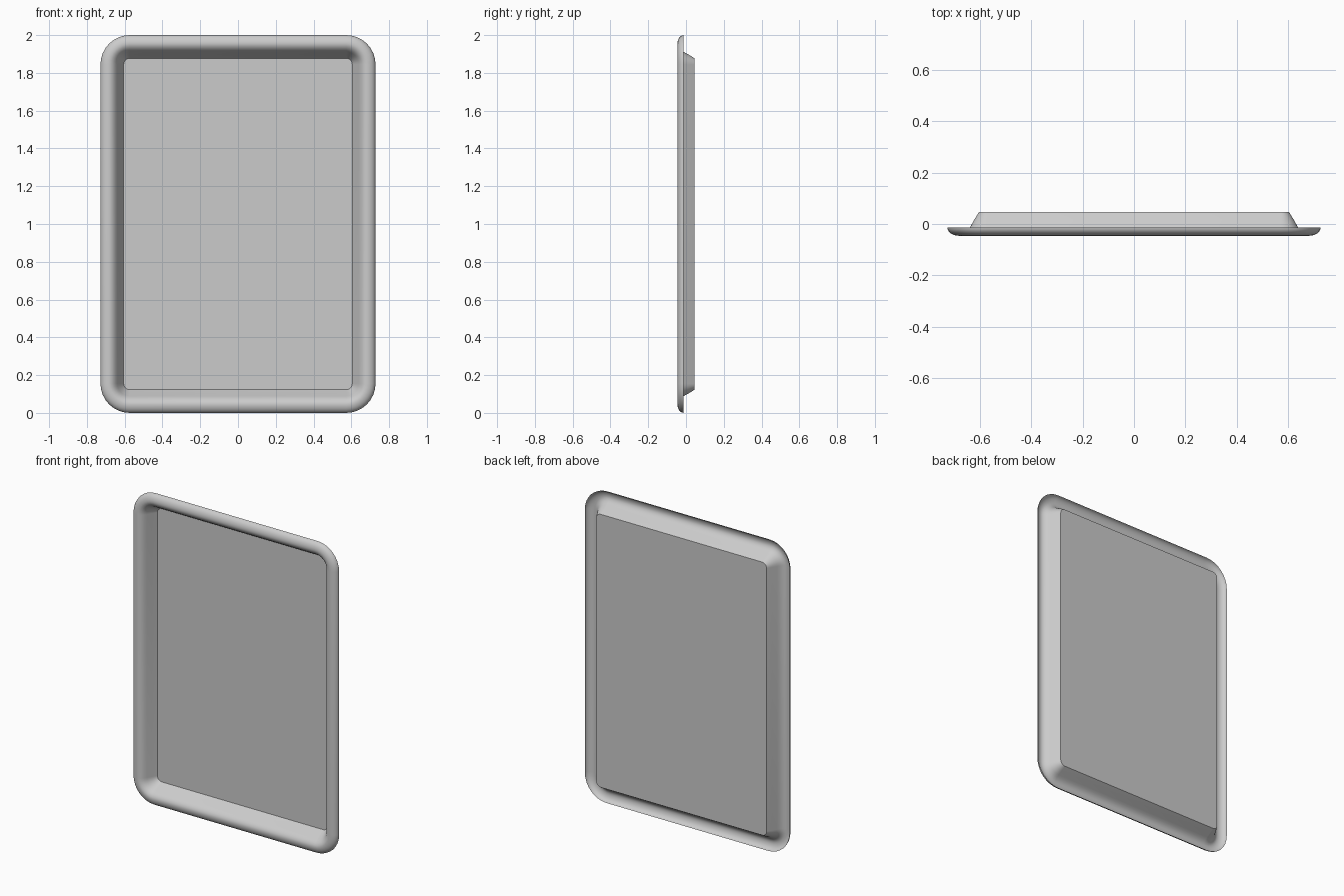
import bpy, bmesh, math

if "Cube" in bpy.data.objects:
    bpy.data.objects.remove(bpy.data.objects["Cube"])

HALF_W, HALF_H, CORNER = 0.728, 1.0, 0.155
SEGS = 8

# Cross-section: (inset from outer edge, depth y): rolled rim, then sloping wall
profile = [(0.046 * (1 - math.cos(a)), -0.013 - 0.033 * math.sin(a))
           for a in [math.radians(15 * i) for i in range(7)]]
profile += [(0.058, -0.0435), (0.070, -0.036), (0.080, -0.026),
            (0.089, -0.012), (0.105, 0.017), (0.123, 0.046)]


def rounded_loop(bm, inset, y):
    """Rounded rectangle in the xz plane, inset from the outer edge."""
    r = CORNER - inset
    cx, cz = HALF_W - CORNER, HALF_H - CORNER
    verts = []
    for q, (sx, sz) in enumerate([(1, 1), (-1, 1), (-1, -1), (1, -1)]):
        for i in range(SEGS + 1):
            a = math.pi / 2 * (q + i / SEGS)
            verts.append(bm.verts.new((sx * cx + r * math.cos(a), y,
                                       HALF_H + sz * cz + r * math.sin(a))))
    return verts


# Tray: thin pressed sheet, open behind the rim
bm = bmesh.new()
loops = [rounded_loop(bm, d, y) for d, y in profile]
n = len(loops[0])
for a, b in zip(loops, loops[1:]):
    for i in range(n):
        j = (i + 1) % n
        bm.faces.new((a[i], b[i], b[j], a[j]))
# Flat base panel, facing the front
bm.faces.new(loops[-1])
bmesh.ops.recalc_face_normals(bm, faces=bm.faces)
bm.faces.ensure_lookup_table()
if bm.faces[-1].normal.y > 0:
    bmesh.ops.reverse_faces(bm, faces=bm.faces)

mesh = bpy.data.meshes.new("serving_tray")
bm.to_mesh(mesh)
bm.free()
tray = bpy.data.objects.new("serving_tray", mesh)
bpy.context.collection.objects.link(tray)
bpy.context.view_layer.objects.active = tray
tray.select_set(True)
bpy.ops.object.shade_smooth_by_angle(angle=math.radians(35))
